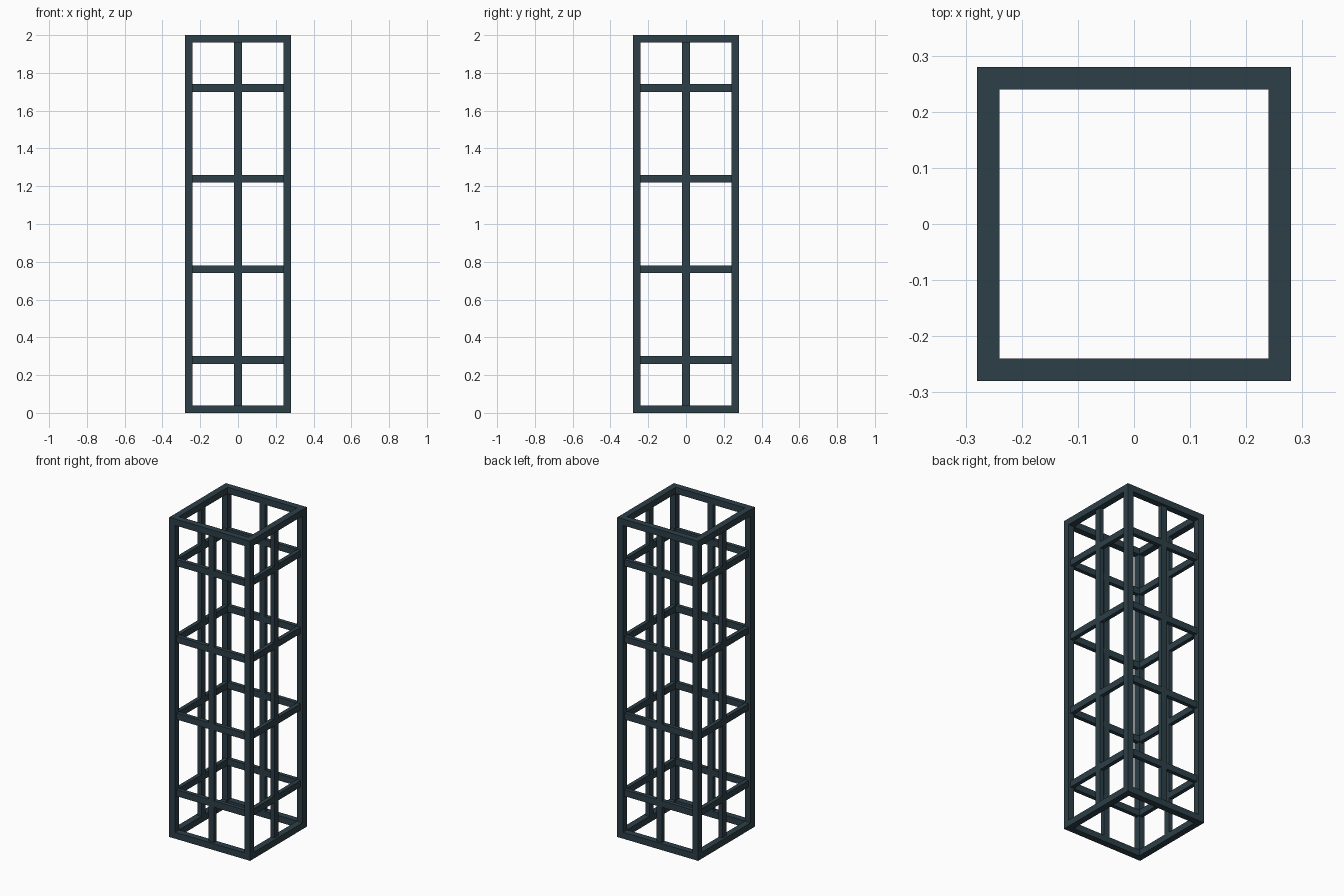
import bpy, bmesh
from mathutils import Matrix, Vector
from math import pi

if "Cube" in bpy.data.objects:
    bpy.data.objects.remove(bpy.data.objects["Cube"])

# Overall sizes
H, R, T = 2.0, 0.28, 0.04        # height, half width, bar thickness
I = R - T                        # inner half width
FACE = 0.265                     # infill bars sit slightly behind the frame face

steel = bpy.data.materials.new("dark_slate_steel")
steel.diffuse_color = (0.026, 0.050, 0.064, 1.0)
steel.use_nodes = True
steel.node_tree.nodes["Principled BSDF"].inputs["Base Color"].default_value = steel.diffuse_color


def bars(name, boxes, turns=4):
    """One object from (low corner, high corner) boxes, repeated about z."""
    bm = bmesh.new()
    for k in range(turns):
        rot = Matrix.Rotation(k * pi / 2, 4, 'Z')
        for lo, hi in boxes:
            lo, hi = Vector(lo), Vector(hi)
            m = rot @ Matrix.Translation((lo + hi) / 2) @ Matrix.Diagonal((*(hi - lo), 1))
            bmesh.ops.create_cube(bm, size=1, matrix=m)
    me = bpy.data.meshes.new(name)
    bm.to_mesh(me)
    bm.free()
    me.materials.append(steel)
    ob = bpy.data.objects.new(name, me)
    bpy.context.collection.objects.link(ob)
    return ob


# Corner posts, full height
bars("corner_posts", [((-R, -R, 0), (-I, -I, H))])

# Top and bottom frames between the posts
bars("bottom_frame", [((-I, -R, 0), (I, -I, T))])
bars("top_frame", [((-I, -R, H - T), (I, -I, H))])

# One upright in the middle of each side
bars("middle_uprights", [((-T / 2, -FACE, T), (T / 2, -I, H - T))])

# Four rings of cross bars, split around the uprights
for n in range(4):
    z = 0.28 + 0.48 * n
    bars(f"cross_bar_ring_{n + 1}", [
        ((-I, -FACE, z - T / 2), (-T / 2, -I, z + T / 2)),
        ((T / 2, -FACE, z - T / 2), (I, -I, z + T / 2)),
    ])
